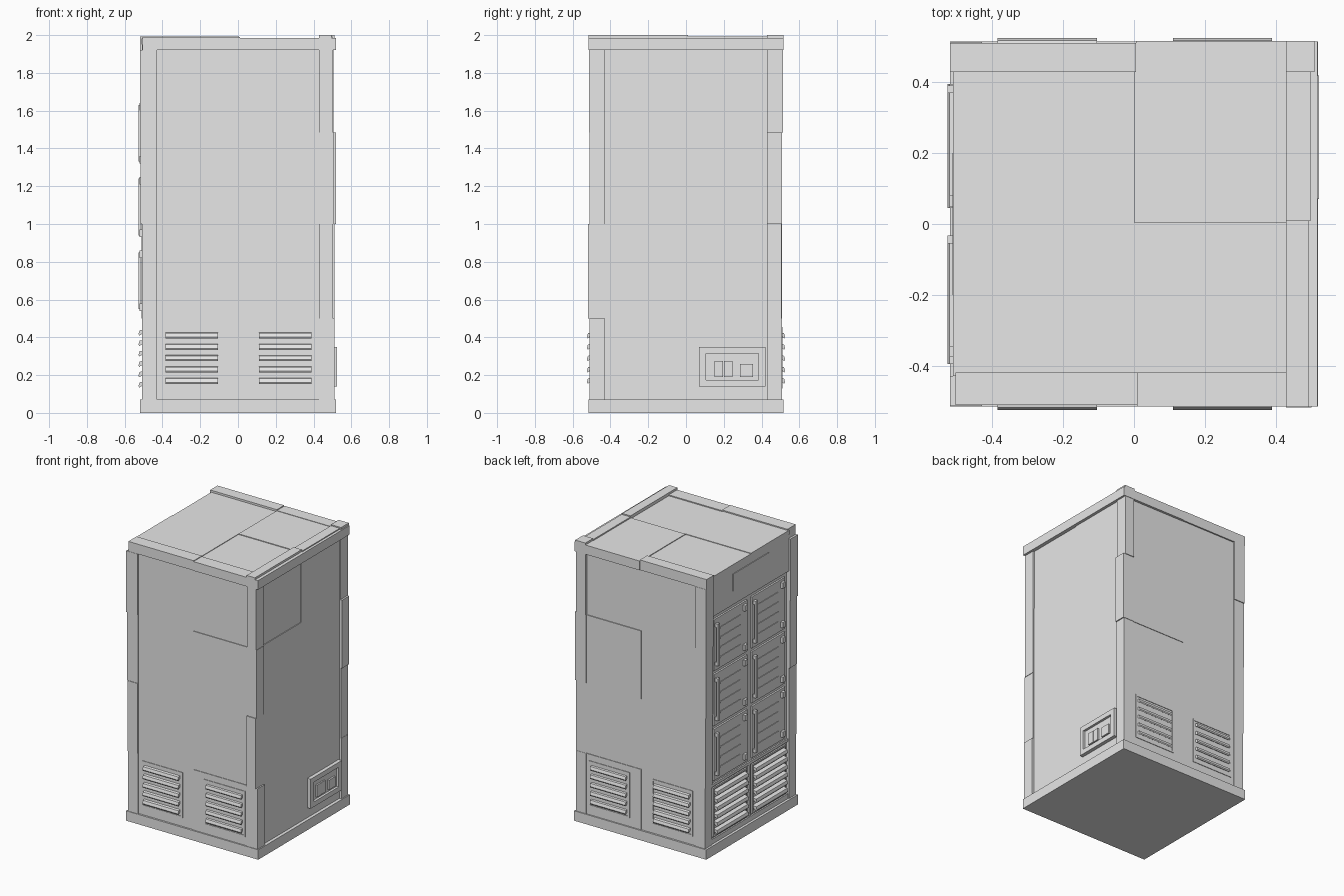
import bpy, bmesh

grey = bpy.data.materials.new("plain_grey")
grey.diffuse_color = (0.8, 0.8, 0.8, 1)

# Side frames: u runs along the wall, z up, w outward
SIDES = {
    "front": lambda u, z, w: (u, -w, z),
    "back": lambda u, z, w: (u, w, z),
    "left": lambda u, z, w: (-w, u, z),
    "right": lambda u, z, w: (w, u, z),
    "world": lambda u, z, w: (u, w, z),
}


def prism(bm, side, u0, u1, profile):
    """Extrude a (w, z) profile along u."""
    f = SIDES[side]
    a = [bm.verts.new(f(u0, z, w)) for w, z in profile]
    b = [bm.verts.new(f(u1, z, w)) for w, z in profile]
    n = len(profile)
    bm.faces.new(a)
    bm.faces.new(b)
    for i in range(n):
        j = (i + 1) % n
        bm.faces.new((a[i], a[j], b[j], b[i]))


def block(bm, side, u0, u1, z0, z1, w0, w1):
    prism(bm, side, u0, u1, [(w0, z0), (w1, z0), (w1, z1), (w0, z1)])


def finish(name, bm):
    bmesh.ops.recalc_face_normals(bm, faces=bm.faces)
    me = bpy.data.meshes.new(name)
    bm.to_mesh(me)
    bm.free()
    me.materials.append(grey)
    ob = bpy.data.objects.new(name, me)
    bpy.context.collection.objects.link(ob)


def blocks(name, side, *specs):
    bm = bmesh.new()
    for s in specs:
        block(bm, side, *s)
    finish(name, bm)


def ring(bm, side, u0, u1, z0, z1, t, w0, w1):
    """Rectangular rim of width t."""
    block(bm, side, u0, u1, z0, z0 + t, w0, w1)
    block(bm, side, u0, u1, z1 - t, z1, w0, w1)
    block(bm, side, u0, u0 + t, z0 + t, z1 - t, w0, w1)
    block(bm, side, u1 - t, u1, z0 + t, z1 - t, w0, w1)


# Plinth and inner body
blocks("base", "world", (-0.52, 0.52, 0, 0.07, -0.515, 0.515))
blocks("body_core", "world", (-0.485, 0.485, 0.05, 1.975, -0.485, 0.485))

# Wall tiles, two columns by four rows, each with a slight depth offset
ROWS = [0.07, 0.5, 1.0, 1.485, 1.92]
TILES = {
    "front": ([0.502, 0.502, 0.502, 0.502], [0.506, 0.502, 0.507, 0.502]),
    "back": ([0.502, 0.502, 0.502, 0.502], [0.506, 0.502, 0.506, 0.500]),
    "right": ([0.497, 0.497, 0.497, 0.492], [0.497, 0.497, 0.497, 0.497]),
}
for side, cols in TILES.items():
    specs = []
    for c, depths in enumerate(cols):
        for r, d in enumerate(depths):
            specs.append((-0.435 + 0.435 * c, 0.435 * c, ROWS[r], ROWS[r + 1], 0.45, d))
    blocks(side + "_wall_tiles", side, *specs)

# Corner posts in four segments: outward x and y reach of each
POSTS = {
    (-1, -1): [(0.508, 0.511), (0.508, 0.516), (0.516, 0.512), (0.520, 0.514)],
    (-1, 1): [(0.506, 0.508), (0.510, 0.508), (0.514, 0.508), (0.516, 0.514)],
    (1, -1): [(0.512, 0.511), (0.502, 0.518), (0.505, 0.512), (0.502, 0.514)],
    (1, 1): [(0.512, 0.508), (0.510, 0.506), (0.518, 0.509), (0.505, 0.514)],
}
for (sx, sy), segs in POSTS.items():
    specs = []
    for r, (px, py) in enumerate(segs):
        x0, x1 = sorted((sx * 0.43, sx * px))
        y0, y1 = sorted((sy * 0.43, sy * py))
        specs.append((x0, x1, ROWS[r], ROWS[r + 1], y0, y1))
    blocks("corner_post", "world", *specs)

# Top rails on front, back and right edges
blocks("top_rails", "world",
       (-0.505, 0.01, 1.92, 1.990, -0.512, -0.42), (0.01, 0.43, 1.92, 1.985, -0.515, -0.42),
       (-0.52, 0.005, 1.92, 1.992, 0.43, 0.512), (0.005, 0.43, 1.92, 1.986, 0.43, 0.517),
       (0.43, 0.518, 1.92, 1.985, -0.515, 0.515),
       (0.43, 0.495, 1.92, 2.0, -0.517, 0.01), (0.43, 0.50, 1.92, 1.992, 0.01, 0.43),
       (0.43, 0.51, 1.92, 2.0, 0.43, 0.517))
# Roof tiles, four quarters
blocks("roof_tiles", "world",
       (-0.512, 0.002, 1.95, 1.982, -0.43, 0), (0.002, 0.44, 1.95, 1.978, -0.43, 0.003),
       (-0.512, 0.002, 1.95, 1.978, 0, 0.435), (0.002, 0.44, 1.95, 1.983, 0.003, 0.435))


def louvre(name, side, u0, u1, zs, surf, tip, plate):
    bm = bmesh.new()
    pu0, pu1, pz0, pz1 = plate
    ring(bm, side, pu0, pu1, pz0, pz1, 0.012, surf - 0.02, surf + 0.004)
    for z in zs:  # tilted slats
        prism(bm, side, u0, u1, [(surf - 0.015, z + 0.006), (tip - 0.004, z - 0.016),
                                 (tip, z - 0.008), (tip - 0.006, z + 0.012),
                                 (surf - 0.015, z + 0.018)])
    finish(name, bm)


# Vents on front and back
for side in ("front", "back"):
    for u0, u1, s in ((-0.385, -0.105, 0.502), (0.11, 0.39, 0.506)):
        louvre(side + "_vent", side, u0, u1, [0.17 + 0.06 * i for i in range(5)],
               s, 0.525, (u0 - 0.022, u1 + 0.022, 0.13, 0.455))

# Left side: door surround, lower vents, fascia
blocks("left_surround", "left", (-0.43, 0.43, 0.07, 1.7, 0.45, 0.492),
       (-0.43, 0.43, 0.07, 0.105, 0.45, 0.502), (-0.43, 0.43, 0.475, 0.495, 0.45, 0.502),
       (-0.01, 0.01, 0.105, 0.475, 0.45, 0.502))
for u0, u1 in ((0.03, 0.41), (-0.41, -0.03)):
    louvre("left_vent", "left", u0 + 0.015, u1 - 0.015, [0.15 + 0.055 * i for i in range(6)],
           0.498, 0.527, (u0, u1, 0.115, 0.465))
blocks("left_fascia", "left", (-0.43, 0.43, 1.69, 1.975, 0.45, 0.508))
blocks("fascia_plate", "left", (-0.2, 0.2, 1.79, 1.91, 0.5, 0.513))

# Six module doors with handle, latches and ribs
for r in range(3):
    z = 0.515 + 0.39 * r
    for c in (0, 1):
        u = 0.03 if c == 0 else -0.395   # low-u edge of the door
        blocks("module_door", "left", (u, u + 0.375, z, z + 0.365, 0.48, 0.504))
        blocks("door_ribs", "left",
               *[(u + 0.08, u + 0.31, z + k, z + k + 0.01, 0.5, 0.508)
                 for k in (0.07, 0.14, 0.21, 0.28)])
        h = u + 0.34
        blocks("door_handle", "left", (h, h + 0.022, z + 0.035, z + 0.335, 0.515, 0.527),
               (h, h + 0.022, z + 0.035, z + 0.06, 0.5, 0.515),
               (h, h + 0.022, z + 0.31, z + 0.335, 0.5, 0.515))
        blocks("door_latch", "left",
               *[(u + 0.02, u + 0.05, z + k, z + k + 0.04, 0.5, 0.522)
                 for k in (0.025, 0.305)])

# Right side: power panel with switches
bm = bmesh.new()
ring(bm, "right", 0.07, 0.42, 0.14, 0.35, 0.035, 0.48, 0.523)
block(bm, "right", 0.10, 0.39, 0.17, 0.32, 0.48, 0.506)
finish("power_panel", bm)
blocks("power_switches", "right", (0.15, 0.197, 0.19, 0.275, 0.5, 0.518),
       (0.2, 0.245, 0.19, 0.275, 0.5, 0.516), (0.285, 0.355, 0.19, 0.26, 0.5, 0.518))
